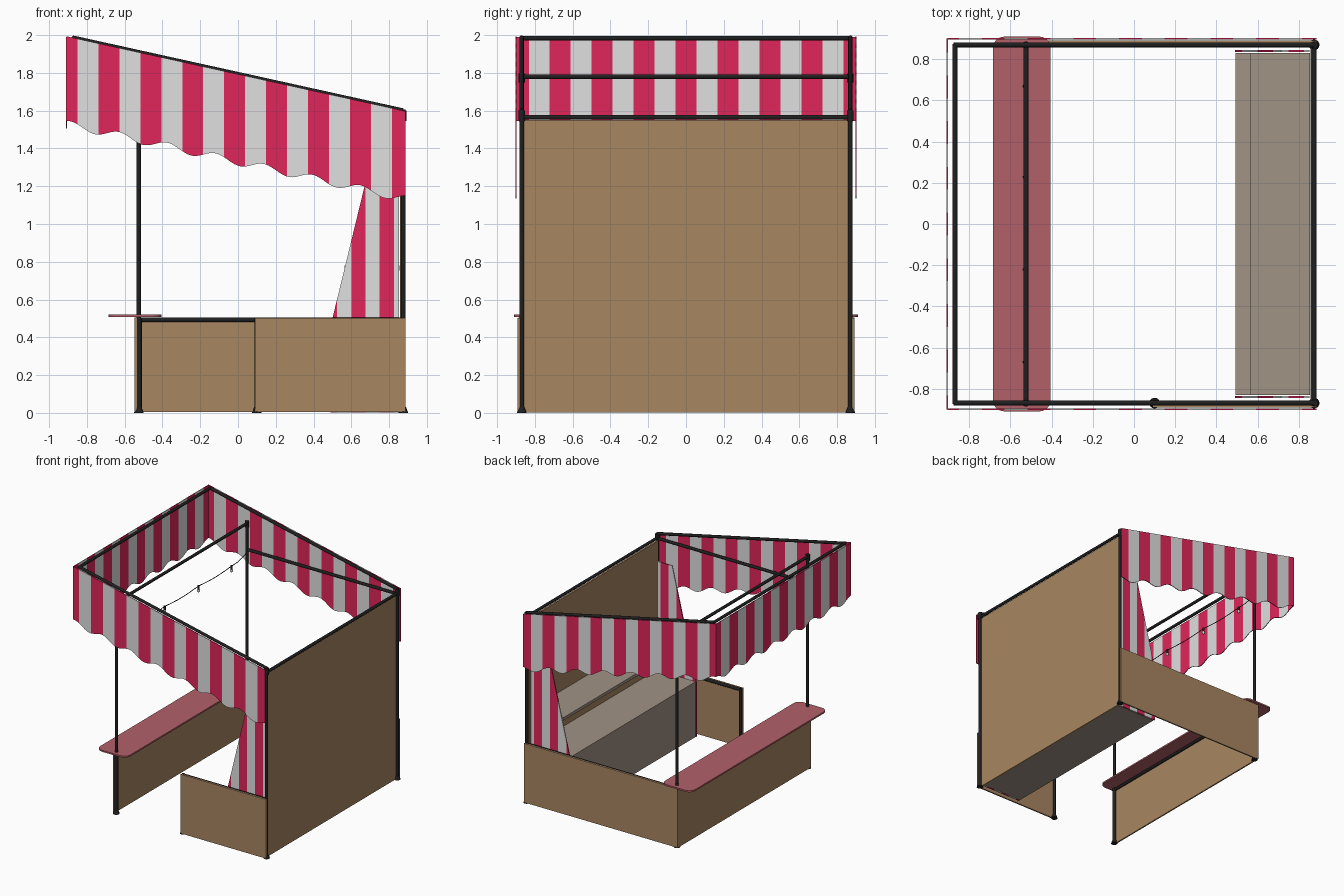
import bpy, bmesh, math
from mathutils import Vector

if "Cube" in bpy.data.objects:
    bpy.data.objects.remove(bpy.data.objects["Cube"])


def material(name, hex_code):
    lin = [((int(hex_code[i:i + 2], 16) / 255 + 0.055) / 1.055) ** 2.4 for i in (0, 2, 4)]
    m = bpy.data.materials.new(name)
    m.diffuse_color = (*lin, 1)
    m.use_nodes = True
    m.node_tree.nodes["Principled BSDF"].inputs["Base Color"].default_value = m.diffuse_color
    return m


RED = material("stripe red", "E0265A")
WHITE = material("stripe white", "E0E0E0")
BROWN = material("brown board", "A88661")
PINK = material("counter pink", "B36069")
GREY = material("shelf grey", "A09385")
BLACK = material("black metal", "202020")
GLASS = material("bulb glass", "C8C8C0")


def finish(bm, name, *mats):
    me = bpy.data.meshes.new(name)
    bmesh.ops.recalc_face_normals(bm, faces=bm.faces)
    bm.to_mesh(me)
    bm.free()
    for m in mats:
        me.materials.append(m)
    ob = bpy.data.objects.new(name, me)
    bpy.context.collection.objects.link(ob)
    return ob


def smooth(ob):
    bpy.ops.object.select_all(action='DESELECT')
    ob.select_set(True)
    bpy.context.view_layer.objects.active = ob
    bpy.ops.object.shade_smooth_by_angle(angle=math.radians(40))


def box(name, lo, hi, mat):
    bm = bmesh.new()
    bmesh.ops.create_cube(bm, size=1)
    for v in bm.verts:
        v.co = [(lo[i] + hi[i]) / 2 + v.co[i] * (hi[i] - lo[i]) for i in range(3)]
    return finish(bm, name, mat)


def rod(name, a, b, r, mat=BLACK, r2=None):
    a, b = Vector(a), Vector(b)
    bm = bmesh.new()
    bmesh.ops.create_cone(bm, cap_ends=True, segments=16, radius1=r,
                          radius2=r if r2 is None else r2, depth=(b - a).length)
    q = (b - a).to_track_quat('Z', 'Y')
    for v in bm.verts:
        v.co = q @ v.co + (a + b) / 2
    ob = finish(bm, name, mat)
    smooth(ob)
    return ob


def striped_cloth(name, ts, place, top, bottom, is_red, thick):
    # thin sheet of vertical columns, each column coloured by its stripe
    bm = bmesh.new()
    cols = [(bm.verts.new(place(t, bottom(t))), bm.verts.new(place(t, top(t)))) for t in ts]
    for i in range(len(ts) - 1):
        f = bm.faces.new((cols[i][0], cols[i + 1][0], cols[i + 1][1], cols[i][1]))
        f.material_index = 0 if is_red((ts[i] + ts[i + 1]) / 2) else 1
    ob = finish(bm, name, RED, WHITE)
    mod = ob.modifiers.new("thickness", 'SOLIDIFY')
    mod.thickness = thick
    mod.offset = 0
    return ob


def stations(lo, hi, start, width, sub):
    # sample points that include every stripe boundary
    step = width / sub
    k0 = math.ceil((lo - start) / step + 0.01)
    k1 = math.floor((hi - start) / step - 0.01)
    return [lo] + [start + k * step for k in range(k0, k1 + 1)] + [hi]


def roof_z(x):
    return 1.985 - 0.2206 * (x + 0.87)


def scallop(t, phase):
    return 0.465 + 0.02 * math.cos(2 * math.pi * (t - phase) / 0.256)


# scalloped valances on both sides and the front
W = 0.111
for side, y in (("right", -0.9), ("left", 0.9)):
    striped_cloth(side + "_valance", stations(-0.907, 0.886, -0.85, W, 8),
                  lambda t, z, y=y: (t, y, z), roof_z,
                  lambda t: roof_z(t) - scallop(t, 0.01),
                  lambda t: math.floor((t + 0.85) / W) % 2 == 1, 0.006)
striped_cloth("front_valance", stations(-0.9, 0.9, -W / 2, W, 8),
              lambda t, z: (-0.907, t, z), lambda t: 1.99,
              lambda t: 1.99 - scallop(t, 0.0),
              lambda t: math.floor((t + W / 2) / W) % 2 == 0, 0.006)

# tapered striped cloths at the ends of the shelving
C = 0.075
xs = sorted(stations(0.49, 0.852, 0.525, C, 1) + [0.715])


def cloth_top(x):
    return min(1.385, 0.46 + (x - 0.49) / 0.225 * 0.925)


for side, y in (("right", -0.84), ("left", 0.84)):
    striped_cloth(side + "_end_cloth", xs, lambda t, z, y=y: (t, y, z), cloth_top,
                  lambda t: 0.003, lambda t: math.floor((t - 0.525) / C) % 2 == 1, 0.009)

# board walls
box("back_wall", (0.857, -0.857, 0.003), (0.872, 0.857, 1.55), BROWN)
box("left_panel", (-0.545, 0.88, 0.005), (0.886, 0.892, 0.503), BROWN)
box("right_panel", (0.09, -0.892, 0.005), (0.886, -0.88, 0.503), BROWN)
box("front_panel", (-0.547, -0.885, 0.005), (-0.535, 0.892, 0.505), BROWN)

# shelving inside the back wall
box("shelf_base", (0.492, -0.83, 0.004), (0.856, 0.83, 0.47), GREY)
box("upper_shelf", (0.565, -0.83, 0.755), (0.856, 0.83, 0.78), GREY)

# counter top with rounded corners
bm = bmesh.new()
ring = []
for cx, cy, a0 in ((-0.46, 0.855, 0), (-0.63, 0.855, 90), (-0.63, -0.855, 180), (-0.46, -0.855, 270)):
    for i in range(9):
        a = math.radians(a0 + i * 11.25)
        ring.append(bm.verts.new((cx + 0.055 * math.cos(a), cy + 0.055 * math.sin(a), 0.507)))
face = bm.faces.new(ring)
ext = bmesh.ops.extrude_face_region(bm, geom=[face])
for v in ext["geom"]:
    if isinstance(v, bmesh.types.BMVert):
        v.co.z = 0.52
finish(bm, "counter_top", PINK)

# posts, feet, sloping and level rails
R = 0.012
for side, y in (("right", -0.87), ("left", 0.87)):
    rod(side + "_front_post", (-0.525, y, 0), (-0.525, y, 1.795), R)
    rod(side + "_front_post_sleeve", (-0.525, y, 0), (-0.525, y, 0.505), 0.0155)
    rod(side + "_back_post", (0.875, y, 0), (0.875, y, 1.605), R)
    rod(side + "_roof_rail", (-0.875, y, roof_z(-0.875)), (0.875, y, roof_z(0.875)), R)
    rod(side + "_level_rail", (-0.525, y, 1.56), (0.875, y, 1.56), R)
    rod(side + "_back_joint", (0.875, y, 1.545), (0.875, y, 1.6), 0.018)
    rod(side + "_front_joint", (-0.525, y, 1.75), (-0.525, y, 1.798), 0.017)
    for part, x in (("front", -0.525), ("back", 0.875)):
        rod(f"{side}_{part}_foot", (x, y, 0), (x, y, 0.03), 0.026, r2=0.015)
rod("roof_front_rail", (-0.87, -0.875, 1.984), (-0.87, 0.875, 1.984), R)
rod("roof_middle_rail", (-0.525, -0.87, 1.78), (-0.525, 0.87, 1.78), R)
rod("roof_back_rail", (0.875, -0.87, 1.565), (0.875, 0.87, 1.565), R)
rod("left_panel_rail", (-0.525, 0.87, 0.492), (0.875, 0.87, 0.492), R)
rod("right_panel_rail", (0.1, -0.87, 0.492), (0.875, -0.87, 0.492), R)
rod("front_panel_rail", (-0.525, -0.87, 0.492), (-0.525, 0.87, 0.492), R)
rod("door_post", (0.1, -0.87, 0), (0.1, -0.87, 0.503), R)
rod("door_foot", (0.1, -0.87, 0), (0.1, -0.87, 0.03), 0.026, r2=0.015)

# string of hanging bulbs under the middle rail
bulb_y = [-0.67, -0.22, 0.23, 0.67]
cu = bpy.data.curves.new("light_cord", 'CURVE')
cu.dimensions = '3D'
cu.bevel_depth = 0.003
cu.bevel_resolution = 1
sp = cu.splines.new('POLY')
path = []
knots = [(-0.87, 1.53)] + [(y, 1.495) for y in bulb_y] + [(0.87, 1.53)]
for (y0, z0), (y1, z1) in zip(knots, knots[1:]):
    for i in range(8):
        t = i / 8
        path.append((-0.53, y0 + (y1 - y0) * t, z0 + (z1 - z0) * t - 0.012 * math.sin(math.pi * t)))
path.append((-0.53, 0.87, 1.53))
sp.points.add(len(path) - 1)
for p, co in zip(sp.points, path):
    p.co = (*co, 1)
cu.materials.append(BLACK)
bpy.context.collection.objects.link(bpy.data.objects.new("light_cord", cu))
for i, y in enumerate(bulb_y):
    rod(f"bulb_socket_{i + 1}", (-0.53, y, 1.468), (-0.53, y, 1.5), 0.009)
    bm = bmesh.new()
    bmesh.ops.create_uvsphere(bm, u_segments=12, v_segments=8, radius=0.012)
    for v in bm.verts:
        v.co = (v.co.x - 0.53, v.co.y + y, v.co.z * 1.2 + 1.457)
    smooth(finish(bm, f"bulb_{i + 1}", GLASS))
